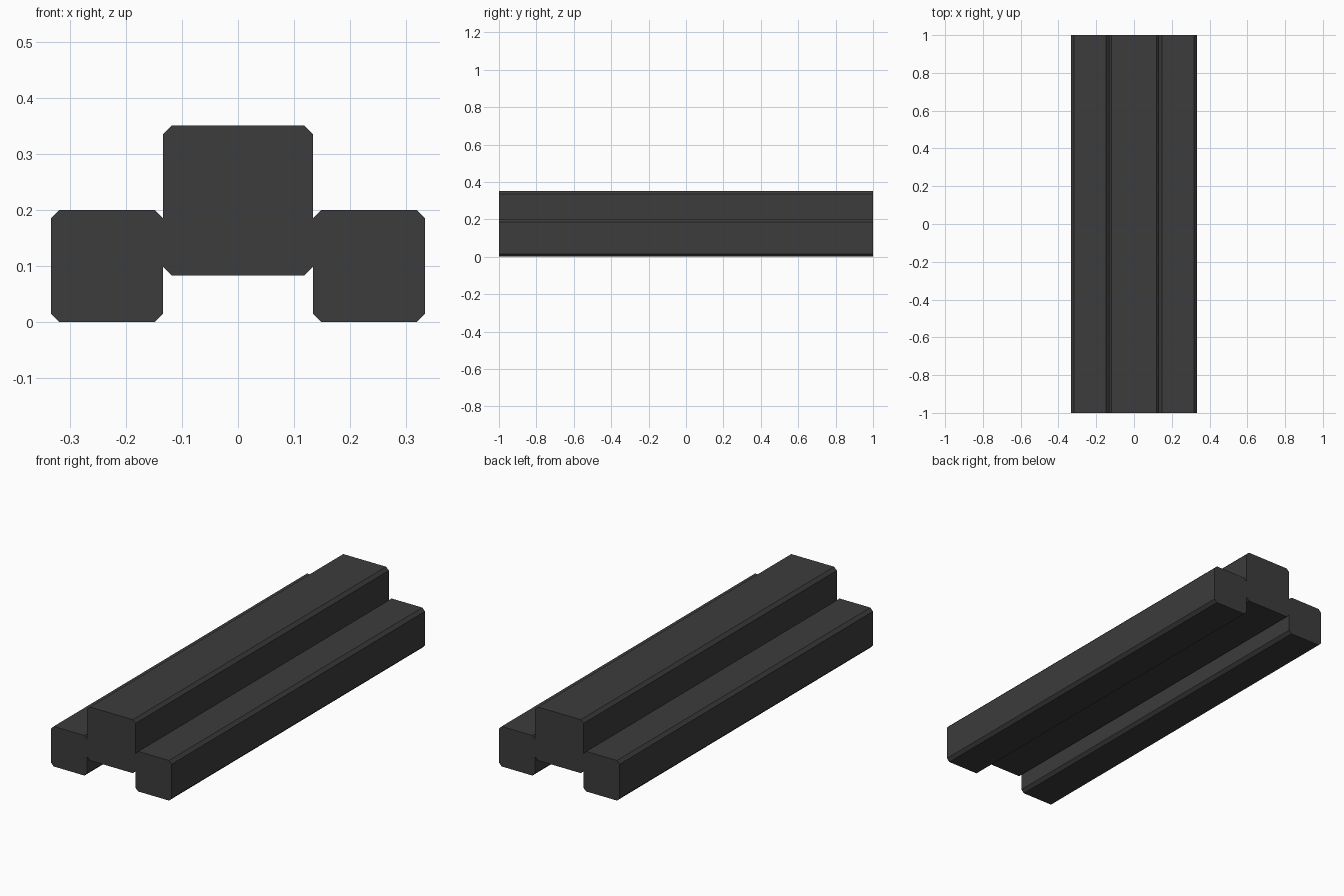
import bpy
import bmesh

cube = bpy.data.objects.get("Cube")
if cube:
    bpy.data.objects.remove(cube, do_unlink=True)

# Dark grey shared by all beams
grey = bpy.data.materials.new("dark_grey")
grey.use_nodes = True
colour = (0.045, 0.045, 0.045, 1)
grey.diffuse_color = colour
grey.node_tree.nodes["Principled BSDF"].inputs["Base Color"].default_value = colour

LENGTH = 2.0
CHAMFER = 0.015


def beam(name, x, bottom, size):
    """Square beam along y with its four long edges chamfered."""
    bm = bmesh.new()
    bmesh.ops.create_cube(bm, size=1)
    bmesh.ops.scale(bm, vec=(size, LENGTH, size), verts=bm.verts)
    long_edges = [e for e in bm.edges
                  if abs(e.verts[0].co.y - e.verts[1].co.y) > LENGTH / 2]
    bmesh.ops.bevel(bm, geom=long_edges, offset=CHAMFER, segments=1,
                    affect='EDGES')
    mesh = bpy.data.meshes.new(name)
    bm.to_mesh(mesh)
    bm.free()
    mesh.materials.append(grey)
    obj = bpy.data.objects.new(name, mesh)
    obj.location = (x, 0, bottom + size / 2)
    bpy.context.collection.objects.link(obj)


# Raised middle beam and the two lower side beams
beam("centre_beam", 0, 0.0835, 0.267)
for side, sign in (("left", 1), ("right", -1)):
    beam(side + "_beam", sign * 0.2335, 0, 0.2)
